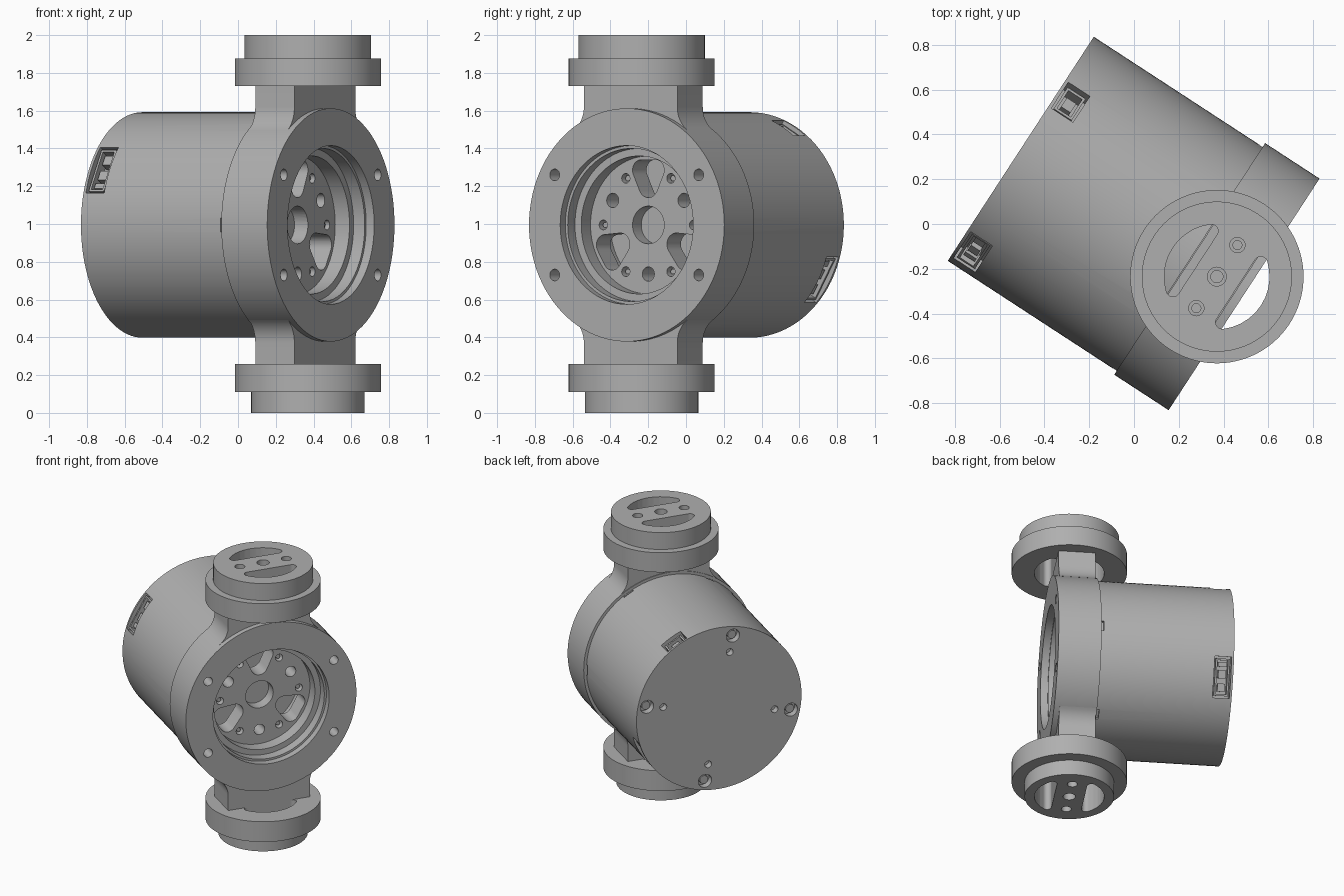
import bpy, bmesh
from math import radians, sin, cos, pi
from mathutils import Matrix, Vector
from mathutils.geometry import convex_hull_2d

cube = bpy.data.objects.get("Cube")
if cube:
    bpy.data.objects.remove(cube, do_unlink=True)

# Local frame: x along the motor axis (front is +x), y across, z up
PLACE = Matrix.Translation((0.37, -0.235, 0.995)) @ Matrix.Rotation(radians(-33.1), 4, 'Z')

grey = bpy.data.materials.new("machined grey")
grey.use_nodes = True
COLOUR = (0.43, 0.43, 0.43, 1)
grey.diffuse_color = COLOUR
grey.node_tree.nodes["Principled BSDF"].inputs["Base Color"].default_value = COLOUR


def make(name, bm):
    bmesh.ops.recalc_face_normals(bm, faces=bm.faces)
    mesh = bpy.data.meshes.new(name)
    bm.to_mesh(mesh)
    bm.free()
    ob = bpy.data.objects.new(name, mesh)
    mesh.materials.append(grey)
    ob.matrix_world = PLACE
    bpy.context.collection.objects.link(ob)
    return ob


def lathe(name, profile, axis):
    """Revolve a closed (height, radius) outline around the x or z axis."""
    bm = bmesh.new()
    vs = [bm.verts.new((h, r, 0) if axis == 'x' else (r, 0, h)) for h, r in profile]
    edges = [bm.edges.new((a, b)) for a, b in zip(vs, vs[1:] + vs[:1])
             if abs(a.co.y) + abs(b.co.y) > 0 or axis == 'z' and a.co.x + b.co.x > 0]
    direction = (1, 0, 0) if axis == 'x' else (0, 0, 1)
    bmesh.ops.spin(bm, geom=vs + edges, cent=(0, 0, 0), axis=direction,
                   angle=2 * pi, steps=96, use_duplicate=False)
    bmesh.ops.remove_doubles(bm, verts=bm.verts, dist=0.0002)
    return make(name, bm)


def prism(bm, pts, axis, lo, hi):
    def put(p, h):
        return bm.verts.new((h, p[0], p[1]) if axis == 'x' else (p[0], p[1], h))
    low, high = [put(p, lo) for p in pts], [put(p, hi) for p in pts]
    bm.faces.new(low)
    bm.faces.new(high)
    for i in range(len(pts)):
        bm.faces.new((low[i - 1], low[i], high[i], high[i - 1]))


def hull(circles, n=32):
    """Convex outline around circles given as (a, b, radius)."""
    pts = [Vector((a + r * cos(2 * pi * i / n), b + r * sin(2 * pi * i / n)))
           for a, b, r in circles for i in range(n)]
    return [pts[i] for i in convex_hull_2d(pts)]


def polar(r, deg, across=0.0):
    t = radians(deg)
    return r * cos(t) - across * sin(t), r * sin(t) + across * cos(t)


def box(bm, angle, x, radial, size, across=0.0):
    """Box on the drum wall; size is (along, radial, tangential)."""
    m = (Matrix.Rotation(radians(angle), 4, 'X') @ Matrix.Translation((x, radial, across))
         @ Matrix.Diagonal((*size, 1)))
    bmesh.ops.create_cube(bm, size=1, matrix=m)


def carve(ob, bm):
    cutter = make("cutter", bm)
    cutter.hide_render = True
    mod = ob.modifiers.new("cut", 'BOOLEAN')
    mod.operation, mod.solver, mod.object = 'DIFFERENCE', 'EXACT', cutter
    bpy.context.view_layer.update()
    bpy.context.view_layer.objects.active = ob
    bpy.ops.object.modifier_apply(modifier=mod.name)
    bpy.data.objects.remove(cutter, do_unlink=True)


parts = []

# Motor drum with a front cavity
BACK = -1.045
drum = lathe("motor_drum", [(BACK, 0), (BACK, 0.597), (-0.14, 0.597), (-0.14, 0.36),
                            (-0.25, 0.36), (-0.25, 0)], 'x')
PORTS = [(60, 0.16), (150, 0.28), (-30, 0.28)]
cut = bmesh.new()
for k in range(4):
    a, b = polar(0.53, 11 + 90 * k)
    prism(cut, hull([(a, b, 0.048)]), 'x', BACK - 0.1, BACK + 0.05)
    a, b = polar(0.41, 11 + 90 * k)
    prism(cut, hull([(a, b, 0.025)]), 'x', BACK - 0.1, BACK + 0.05)
for angle, width in PORTS:
    box(cut, angle, -0.972, 0.61, (0.115, 0.2, width))
for k in range(6):
    box(cut, 60 * k, -0.155, 0.6, (0.016, 0.05, 0.075))
carve(drum, cut)
parts.append(drum)

# Screws in the back holes
bm = bmesh.new()
for k in range(4):
    a, b = polar(0.53, 11 + 90 * k)
    prism(bm, hull([(a, b, 0.03)]), 'x', BACK + 0.02, BACK + 0.06)
parts.append(make("back_screws", bm))

# Connector sockets sunk in the drum ports
bm = bmesh.new()
for angle, width in PORTS:
    wide = width > 0.2
    for side in (-1, 1):
        box(bm, angle, -0.972, 0.54, (0.085, 0.07, 0.012), side * (width / 2 - 0.02))
        box(bm, angle, -0.972 + side * 0.042, 0.54, (0.012, 0.07, width - 0.03))
    for off in ((-0.07, 0.02) if wide else (0,)):
        box(bm, angle, -0.972, 0.53, (0.05, 0.06, 0.055), off)
    if wide:
        box(bm, angle, -0.972, 0.53, (0.06, 0.06, 0.03), 0.085)
parts.append(make("port_sockets", bm))

# Front flange ring with stepped bore and bolt holes
flange = lathe("front_flange", [(-0.145, 0.617), (0.145, 0.617), (0.145, 0.42), (0.095, 0.42),
                                (0.095, 0.405), (0.025, 0.405), (0.025, 0.365),
                                (-0.145, 0.365)], 'x')
cut = bmesh.new()
for sy in (-1, 1):
    for sz in (-1, 1):
        prism(cut, hull([(sy * 0.455, sz * 0.265, 0.031)]), 'x', 0.03, 0.2)
carve(flange, cut)
parts.append(flange)

# Rotating hub plate with pockets and screw holes
hub = lathe("hub_plate", [(-0.2, 0), (-0.2, 0.367), (-0.065, 0.367), (-0.065, 0)], 'x')
cut = bmesh.new()
prism(cut, hull([(0, 0, 0.1)]), 'x', -0.15, 0)
for k in range(3):
    angle = 90 + 120 * k
    lobe = [(*polar(0.205, angle), 0.06), (*polar(0.29, angle, 0.045), 0.055),
            (*polar(0.29, angle, -0.045), 0.055)]
    prism(cut, hull(lobe), 'x', -0.3, 0)
    prism(cut, hull([(*polar(0.26, angle + 60), 0.038)]), 'x', -0.3, 0)
for k in range(6):
    prism(cut, hull([(*polar(0.285, 60 * k), 0.026)], 20), 'x', -0.12, 0)
carve(hub, cut)
parts.append(hub)

# Hub screws
bm = bmesh.new()
for k in range(6):
    prism(bm, hull([(*polar(0.285, 60 * k), 0.016)], 6), 'x', -0.13, -0.085)
parts.append(make("hub_screws", bm))

# Necks flaring into the flange, above and below
FILLET = 0.15
half = [(0.295, 0.74)]
for i in range(9):
    t = radians(180 + 54.5 * i / 8)
    half.append((0.445 + FILLET * cos(t), 0.625 + FILLET * sin(t)))
outline = half + [(-y, z) for y, z in reversed(half)]
for name, s in (("upper_neck", 1), ("lower_neck", -1)):
    bm = bmesh.new()
    prism(bm, [(y, s * z) for y, z in outline], 'x', -0.14, 0.107)
    parts.append(make(name, bm))

# Stepped mounting discs with slots and a row of screw holes
for name, s, step, end, r in (("upper_mount", 1, 0.88, 1.005, 0.335),
                              ("lower_mount", -1, 0.885, 0.995, 0.3)):
    mount = lathe(name, [(s * 0.735, 0), (s * 0.735, 0.387), (s * step, 0.387),
                         (s * step, r), (s * end, r), (s * end, 0)], 'z')
    cut = bmesh.new()
    for side in (0, 180):
        slot = [(*polar(0.205, side - 50 + 10 * i), 0.03) for i in range(11)]
        prism(cut, hull(slot, 24), 'z', s * 0.6, s * 1.2)
    for y, rad in ((-0.168, 0.034), (0, 0.042), (0.168, 0.034)):
        prism(cut, hull([(0, y, rad)]), 'z', s * (end - 0.05), s * 1.2)
    carve(mount, cut)
    # Narrow lower ends of the screw holes
    cut = bmesh.new()
    for y, rad in ((-0.168, 0.02), (0, 0.027), (0.168, 0.02)):
        prism(cut, hull([(0, y, rad)]), 'z', s * 0.8, s * 1.2)
    carve(mount, cut)
    parts.append(mount)

# Smooth curved walls, keep machined edges crisp
bpy.ops.object.select_all(action='DESELECT')
for ob in parts:
    ob.select_set(True)
bpy.context.view_layer.objects.active = drum
bpy.ops.object.shade_smooth_by_angle(angle=radians(30))
